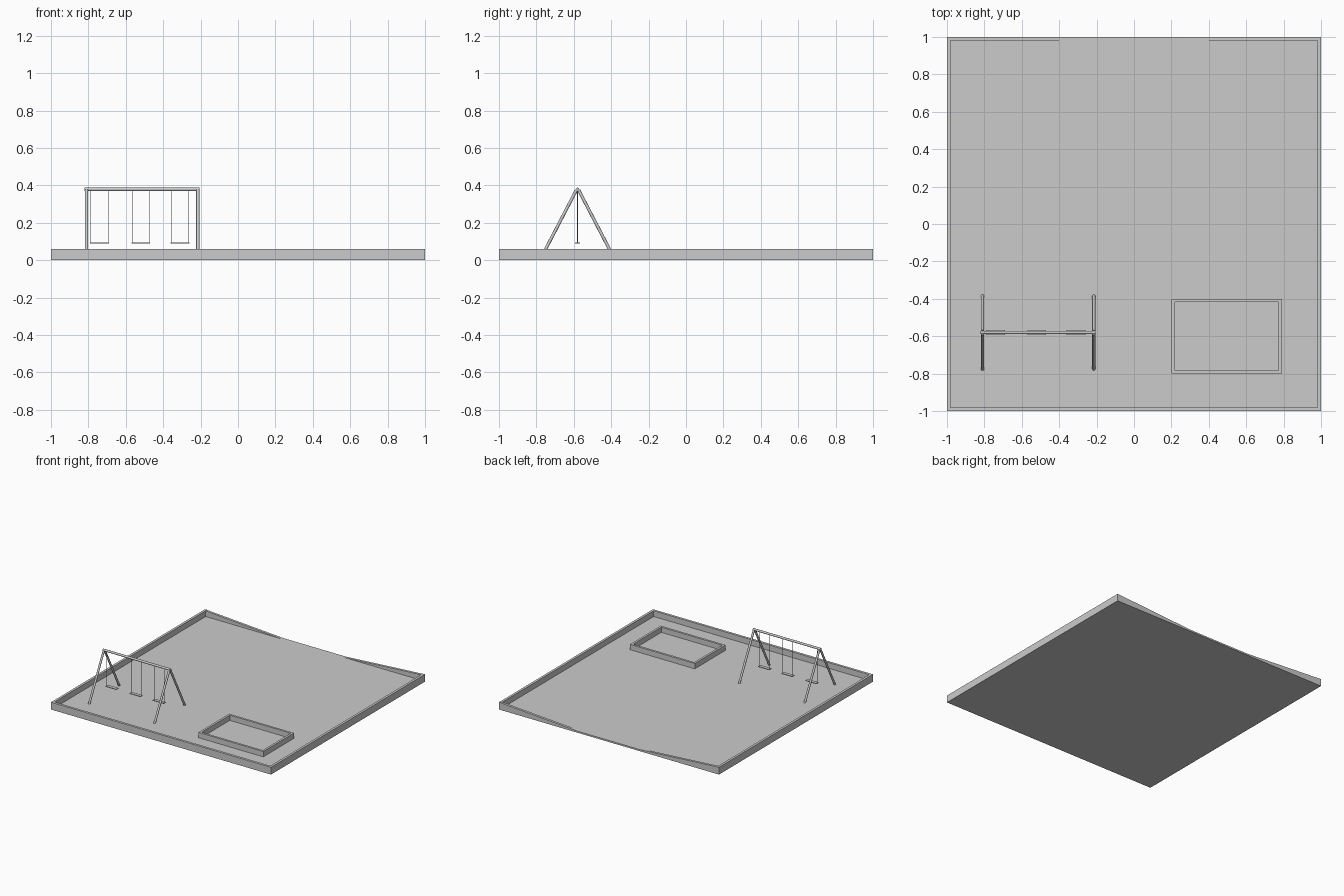
import bpy, bmesh
from mathutils import Vector

if "Cube" in bpy.data.objects:
    bpy.data.objects.remove(bpy.data.objects["Cube"])

FLOOR = 0.013


def finish(name, bm):
    bmesh.ops.recalc_face_normals(bm, faces=bm.faces)
    me = bpy.data.meshes.new(name)
    bm.to_mesh(me)
    bm.free()
    ob = bpy.data.objects.new(name, me)
    bpy.context.collection.objects.link(ob)
    return ob


def box(name, x0, x1, y0, y1, z0, z1):
    bm = bmesh.new()
    bmesh.ops.create_cube(bm, size=1)
    for v in bm.verts:
        v.co = Vector(((x0 + x1) / 2 + v.co.x * (x1 - x0),
                       (y0 + y1) / 2 + v.co.y * (y1 - y0),
                       (z0 + z1) / 2 + v.co.z * (z1 - z0)))
    return finish(name, bm)


def rod(name, a, b, r, sides=12):
    a, b = Vector(a), Vector(b)
    bm = bmesh.new()
    bmesh.ops.create_cone(bm, cap_ends=True, segments=sides, radius1=r, radius2=r, depth=(b - a).length)
    q = (b - a).to_track_quat('Z', 'Y')
    for v in bm.verts:
        v.co = q @ v.co + (a + b) / 2
    ob = finish(name, bm)
    for p in ob.data.polygons:
        p.use_smooth = len(p.vertices) == 4
    return ob


def extrude_y(name, profile, y0, y1):
    bm = bmesh.new()
    f = bm.faces.new([bm.verts.new((x, y0, z)) for x, z in profile])
    out = bmesh.ops.extrude_face_region(bm, geom=[f])
    for v in out["geom"]:
        if isinstance(v, bmesh.types.BMVert):
            v.co.y = y1
    return finish(name, bm)


# Yard floor and three level walls
box("yard_floor", -0.99, 0.99, -0.99, 1, 0, FLOOR)
box("front_wall", -1, 1, -1, -0.98, 0, 0.06)
for side, s in (("left", -1), ("right", 1)):
    x0, x1 = sorted((s, s * 0.98))
    box(side + "_wall", x0, x1, -0.98, 1, 0, 0.06)
    # Back wall tapers down to an open entrance
    extrude_y(side + "_back_wall", [(s * 0.98, 0), (s * 0.98, 0.059), (s * 0.28, FLOOR), (s * 0.28, 0)], 0.98, 1)

# Swing frame
Y = -0.58
for side, x in (("left", -0.81), ("right", -0.215)):
    for end, s in (("front", -1), ("back", 1)):
        rod(f"{side}_{end}_leg", (x, Y + s * 0.006, 0.375), (x, Y + s * 0.198, 0.006), 0.0085)
rod("top_bar", (-0.82, Y, 0.379), (-0.206, Y, 0.379), 0.009)

# Swing seats with hanging chains
for i, x in enumerate((-0.74, -0.52, -0.31)):
    box(f"seat_{i + 1}", x - 0.05, x + 0.05, Y - 0.014, Y + 0.014, 0.088, 0.094)
    for s in (-1, 1):
        rod(f"chain_{i + 1}", (x + s * 0.046, Y, 0.09), (x + s * 0.046, Y, 0.378), 0.0015, 6)

# Sandbox frame and sand
box("sandbox_front", 0.2, 0.79, -0.8, -0.782, 0.004, 0.057)
box("sandbox_back", 0.2, 0.79, -0.418, -0.4, 0.004, 0.057)
box("sandbox_left", 0.2, 0.218, -0.782, -0.418, 0.004, 0.057)
box("sandbox_right", 0.772, 0.79, -0.782, -0.418, 0.004, 0.057)
box("sand", 0.218, 0.772, -0.782, -0.418, 0.004, FLOOR + 0.001)
